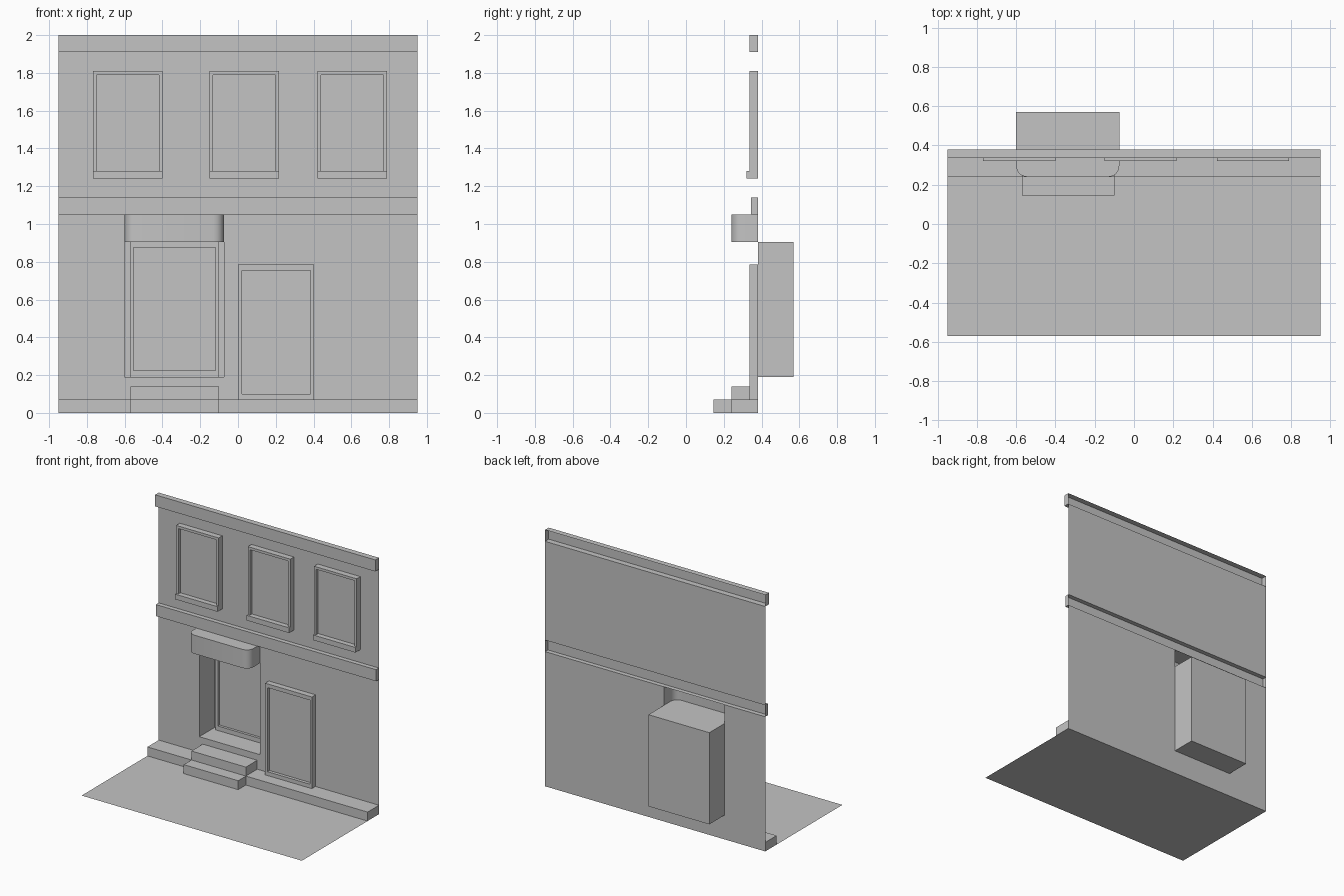
import bpy, math

cube = bpy.data.objects.get("Cube")
if cube:
    bpy.data.objects.remove(cube, do_unlink=True)

grey = bpy.data.materials.new("plain grey")
grey.use_nodes = True
COLOUR = (0.55, 0.55, 0.55, 1)
grey.diffuse_color = COLOUR
grey.node_tree.nodes["Principled BSDF"].inputs["Base Color"].default_value = COLOUR

WALL = 0.38      # depth of the facade sheet
HALF = 0.95      # half width of the facade


def make(name, verts, faces):
    mesh = bpy.data.meshes.new(name)
    mesh.from_pydata(verts, [], faces)
    mesh.materials.append(grey)
    obj = bpy.data.objects.new(name, mesh)
    bpy.context.collection.objects.link(obj)
    return obj


def box(name, x0, x1, y0, y1, z0, z1, skip=()):
    """Box with outward faces; skip lists the sides left open."""
    verts = [(x, y, z) for z in (z0, z1) for y in (y0, y1) for x in (x0, x1)]
    sides = {"bottom": (0, 2, 3, 1), "top": (4, 5, 7, 6), "front": (0, 1, 5, 4),
             "back": (3, 2, 6, 7), "right": (2, 0, 4, 6), "left": (1, 3, 7, 5)}
    return make(name, verts, [f for s, f in sides.items() if s not in skip])


def plate(name, outline, y):
    """Flat upright polygon facing the front."""
    n = len(outline)
    return make(name, [(x, y, z) for x, z in outline], [range(n)])


def rect(x0, x1, z0, z1):
    return [(x0, z0), (x1, z0), (x1, z1), (x0, z1)]


def frame(name, outer, inner, y_back, y_front, y_panel):
    """Raised surround with a sunken panel."""
    loops = [(outer, y_back), (outer, y_front), (inner, y_front), (inner, y_panel)]
    verts = [(x, y, z) for r, y in loops for x, z in rect(*r)]
    faces = [(a + i, a + (i + 1) % 4, a + 4 + (i + 1) % 4, a + 4 + i)
             for a in (0, 4, 8) for i in range(4)]
    return make(name, verts, faces + [(12, 13, 14, 15)])


# Ground sheet
make("pavement", [(-HALF, -0.57, 0), (HALF, -0.57, 0), (HALF, WALL, 0), (-HALF, WALL, 0)],
     [(0, 1, 2, 3)])

# Wall sheets around the doorway and between the open-backed mouldings
DOOR_L, DOOR_R, DOOR_Z, DOOR_TOP = -0.6, -0.075, 0.19, 1.05
for name, r in {"wall_right": (-HALF, DOOR_L, 0, DOOR_TOP),
                "wall_below_door": (DOOR_L, DOOR_R, 0, DOOR_Z),
                "wall_left": (DOOR_R, HALF, 0, DOOR_TOP),
                "wall_upper": (-HALF, HALF, 1.14, 1.91)}.items():
    plate(name, rect(*r), WALL)

# Mouldings, hollow at the back
box("cornice", -HALF, HALF, 0.335, WALL, 1.91, 2.0, ["back"])
box("floor_band", -HALF, HALF, 0.345, WALL, DOOR_TOP, 1.14, ["back"])

# Plinth and steps
box("plinth", -HALF, HALF, 0.24, WALL, 0, 0.07, ["back"])
box("lower_step", -0.57, -0.10, 0.145, 0.24, 0, 0.07, ["back"])
box("upper_step", -0.57, -0.10, 0.24, WALL, 0.07, 0.14, ["back", "bottom"])

# Upper windows with sills
for side, x in (("right", -0.768), ("middle", -0.15), ("left", 0.422)):
    x1 = x + 0.367
    frame("window_" + side, (x, x1, 1.24, 1.81), (x + 0.018, x1 - 0.018, 1.28, 1.79),
          WALL, 0.335, 0.36)
    box("sill_" + side, x, x1, 0.32, 0.335, 1.24, 1.28, ["back"])

# Shop window beside the doorway
frame("shop_window", (0, 0.403, 0.07, 0.785), (0.02, 0.385, 0.10, 0.755), WALL, 0.335, 0.36)

# Recessed entrance and its door
recess = box("door_recess", DOOR_L, DOOR_R, WALL, 0.57, DOOR_Z, 0.905, ["front"])
frame("entrance_door", (-0.572, -0.10, DOOR_Z, 0.905), (-0.552, -0.12, 0.225, 0.875),
      0.569, 0.54, 0.56)

# Rounded canopy over the entrance, hollow at the back
R, STEPS = 0.055, 4
half_arc = [(R - R * math.cos(a), 0.24 + R - R * math.sin(a))
            for a in (math.pi / 2 * i / STEPS for i in range(STEPS + 1))]
path = [(DOOR_L, WALL)] + [(DOOR_L + dx, y) for dx, y in half_arc]
path += [(DOOR_L + DOOR_R - x, y) for x, y in reversed(path)]
n = len(path)
canopy = make("canopy", [(x, y, z) for z in (0.905, DOOR_TOP) for x, y in path],
              [(i, i + 1, n + i + 1, n + i) for i in range(n - 1)]
              + [tuple(reversed(range(n))), tuple(range(n, 2 * n))])
bpy.ops.object.select_all(action="DESELECT")
canopy.select_set(True)
bpy.context.view_layer.objects.active = canopy
bpy.ops.object.shade_smooth_by_angle(angle=math.radians(30))

# Flat wall panels
plate("wall_panel_right", rect(-0.937, -0.64, 0.42, 0.90), WALL - 0.002)
plate("wall_panel_left", [(0.58, 0.09), (0.88, 0.09), (0.88, 0.56), (0.90, 0.56),
                          (0.90, 1.04), (0.435, 1.04), (0.435, 0.56), (0.58, 0.56)],
      WALL - 0.002)
